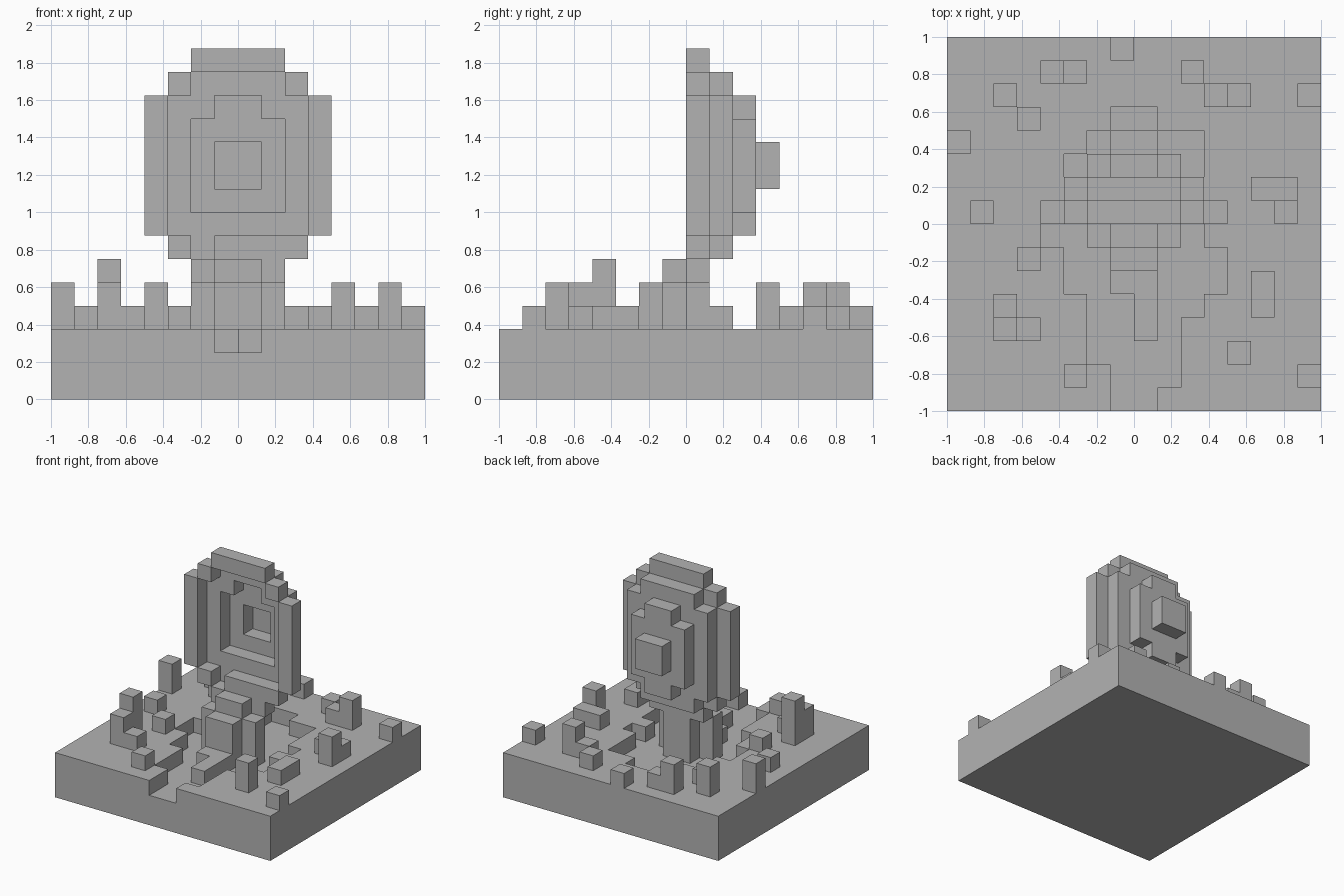
import bpy, bmesh
from mathutils import Vector

U = 0.125  # size of one block

if "Cube" in bpy.data.objects:
    bpy.data.objects.remove(bpy.data.objects["Cube"], do_unlink=True)

stone = bpy.data.materials.new("plain_grey")
stone.use_nodes = True
grey = (0.45, 0.45, 0.45, 1)
stone.diffuse_color = grey
stone.node_tree.nodes["Principled BSDF"].inputs["Base Color"].default_value = grey


def box(x, y, z):
    """All block cells inside three (start, end) ranges."""
    return {(i, j, k) for i in range(*x) for j in range(*y) for k in range(*z)}


def wide(half, y, z):
    """A box mirrored about the middle plane."""
    return box((-half, half), y, z)


def sides(inner, outer, y, z):
    return wide(outer, y, z) - wide(inner, y, z)


parts = {}

# Ground slab with a sunken crater and channel: (start, end) of each row
ground = wide(8, (-8, 8), (0, 3))
rows = [(-1, 1), (-1, 2), (-2, 2), (-2, 2), (-2, 3), (-3, 4), (-3, 4),
        (-4, 3), (-4, 4), (-3, 3), (-3, 3), (-2, 3), (-1, 1)]
for n, row in enumerate(rows):
    ground -= box(row, (n - 8, n - 7), (2, 3))
# Raised walkway inside the crater
ground |= box((0, 1), (-5, -2), (2, 3)) | box((-1, 0), (-3, -2), (2, 3))
parts["ground"] = ground

# Stepped pedestal with side posts
parts["pedestal"] = (wide(1, (-2, -1), (2, 5)) | wide(1, (-1, 0), (2, 6))
                     | wide(1, (0, 1), (2, 5)))
parts["pedestal_posts"] = sides(1, 2, (-1, 0), (2, 5))

# Dish rim
front = (0, 1)
parts["dish_rim"] = (sides(3, 4, front, (7, 13)) | sides(2, 3, front, (13, 14))
                     | wide(2, front, (14, 15)) | sides(2, 3, front, (6, 7))
                     | wide(2, front, (5, 6)) | box((-1, 2), front, (6, 7)))

# Dish bowl, with a stepped opening in its front
bowl = wide(3, (1, 2), (7, 13)) | wide(2, (1, 2), (6, 14))
bowl -= wide(2, (1, 2), (8, 12)) | wide(1, (1, 2), (12, 13))
parts["dish_bowl"] = bowl

# Dish back and rear hub
parts["dish_back"] = (wide(2, (2, 3), (8, 12)) | wide(1, (2, 3), (7, 13))) - wide(1, (2, 3), (9, 11))
parts["dish_hub"] = wide(1, (3, 4), (9, 11))

# Scattered stones: cell position grouped by height
stones = {
    1: [(-3, 6), (-1, 7), (2, 6), (3, 5), (7, 5), (-5, 4), (-7, 0), (5, 1), (6, 1),
        (-5, -2), (-5, -5), (5, -4), (5, -3), (7, -7), (-3, -7)],
    2: [(-4, 6), (-6, 5), (4, 5), (-8, 3), (6, 0), (-6, -5), (4, -6)],
    3: [(-6, -4)],
}
parts["stones"] = {(i, j, 3 + k) for h, spots in stones.items()
                   for i, j in spots for k in range(h)}

solid = set().union(*parts.values())
AXES = [Vector(a) for a in ((1, 0, 0), (0, 1, 0), (0, 0, 1))]


def build(name, cells):
    """Skin the exposed sides of the cells and merge flat areas."""
    bm = bmesh.new()
    for cell in sorted(cells):
        centre = Vector(cell) + Vector((0.5, 0.5, 0.5))
        for a in range(3):
            for s in (-1, 1):
                n = AXES[a] * s
                if tuple(int(c) for c in Vector(cell) + n) in solid:
                    continue
                p, q = AXES[(a + 1) % 3] / 2, AXES[(a + 2) % 3] * s / 2
                mid = centre + n / 2
                corners = (mid - p - q, mid + p - q, mid + p + q, mid - p + q)
                bm.faces.new([bm.verts.new(c * U) for c in corners])
    bmesh.ops.remove_doubles(bm, verts=bm.verts, dist=U / 100)
    bmesh.ops.dissolve_limit(bm, angle_limit=0.01, verts=bm.verts, edges=bm.edges)
    mesh = bpy.data.meshes.new(name)
    bm.to_mesh(mesh)
    bm.free()
    mesh.materials.append(stone)
    bpy.context.collection.objects.link(bpy.data.objects.new(name, mesh))


for part, cells in parts.items():
    build(part, cells)
